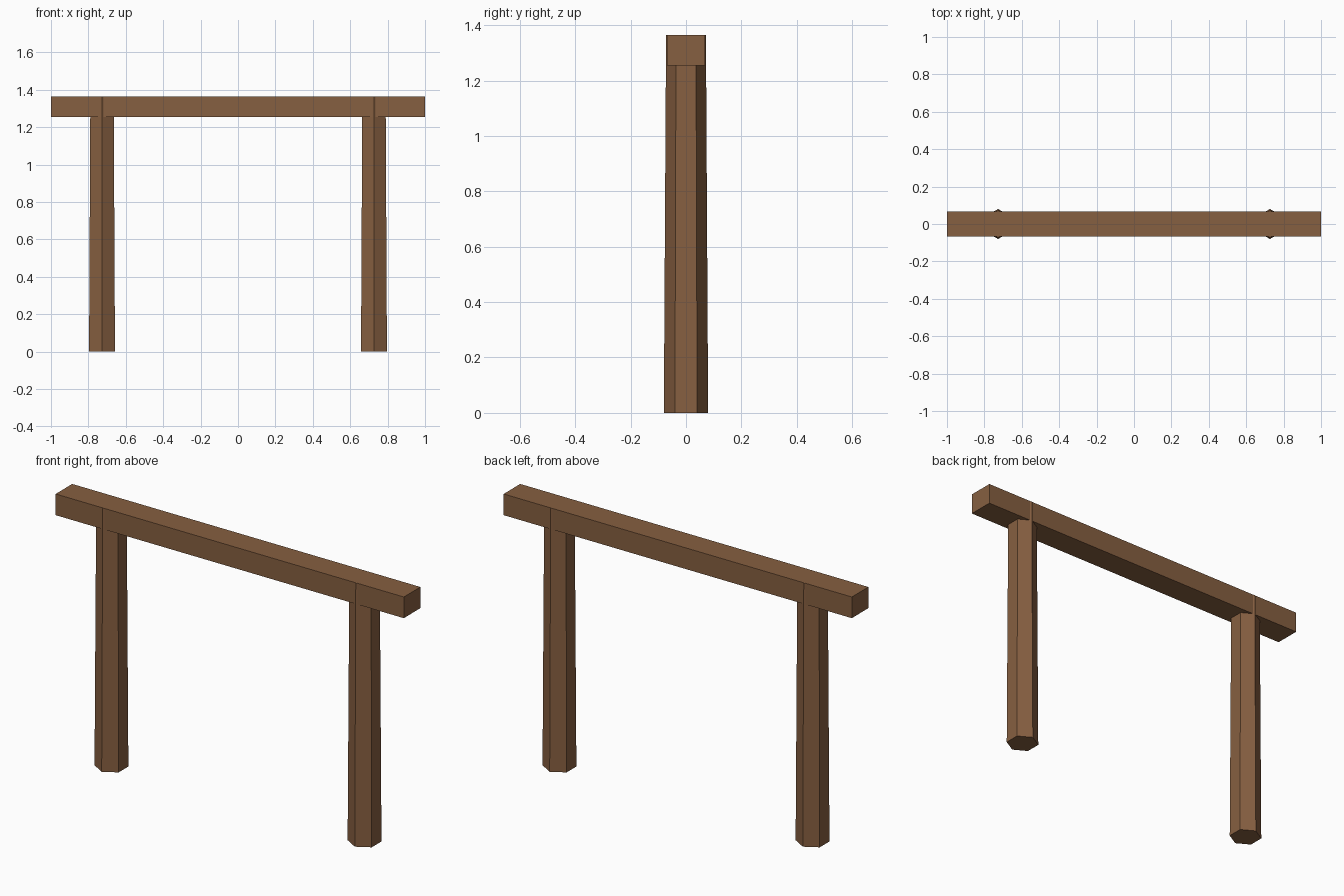
import bpy
import bmesh
from mathutils import Matrix

cube = bpy.data.objects.get("Cube")
if cube:
    bpy.data.objects.remove(cube, do_unlink=True)

wood = bpy.data.materials.new("brown_wood")
wood.use_nodes = True
color = (0.24, 0.115, 0.052, 1.0)
wood.diffuse_color = color
bsdf = next(n for n in wood.node_tree.nodes if n.type == "BSDF_PRINCIPLED")
bsdf.inputs["Base Color"].default_value = color
bsdf.inputs["Roughness"].default_value = 0.8

BEAM_BOTTOM, BEAM_TOP = 1.255, 1.365
POST_HEIGHT = 1.364


def add_part(name, bm, location):
    mesh = bpy.data.meshes.new(name)
    bm.to_mesh(mesh)
    bm.free()
    mesh.materials.append(wood)
    obj = bpy.data.objects.new(name, mesh)
    obj.location = location
    bpy.context.collection.objects.link(obj)
    return obj


# Horizontal crossbeam
bm = bmesh.new()
bmesh.ops.create_cube(bm, size=1.0, matrix=Matrix.Diagonal((2.0, 0.136, BEAM_TOP - BEAM_BOTTOM, 1.0)))
add_part("crossbeam", bm, (0, 0, (BEAM_BOTTOM + BEAM_TOP) / 2))

# Tapered hexagonal posts, ridges facing front and back
for name, side in (("left_post", 1), ("right_post", -1)):
    bm = bmesh.new()
    bmesh.ops.create_cone(bm, cap_ends=True, segments=6, radius1=0.08,
                          radius2=0.072, depth=POST_HEIGHT)
    add_part(name, bm, (side * 0.727, 0, POST_HEIGHT / 2))
